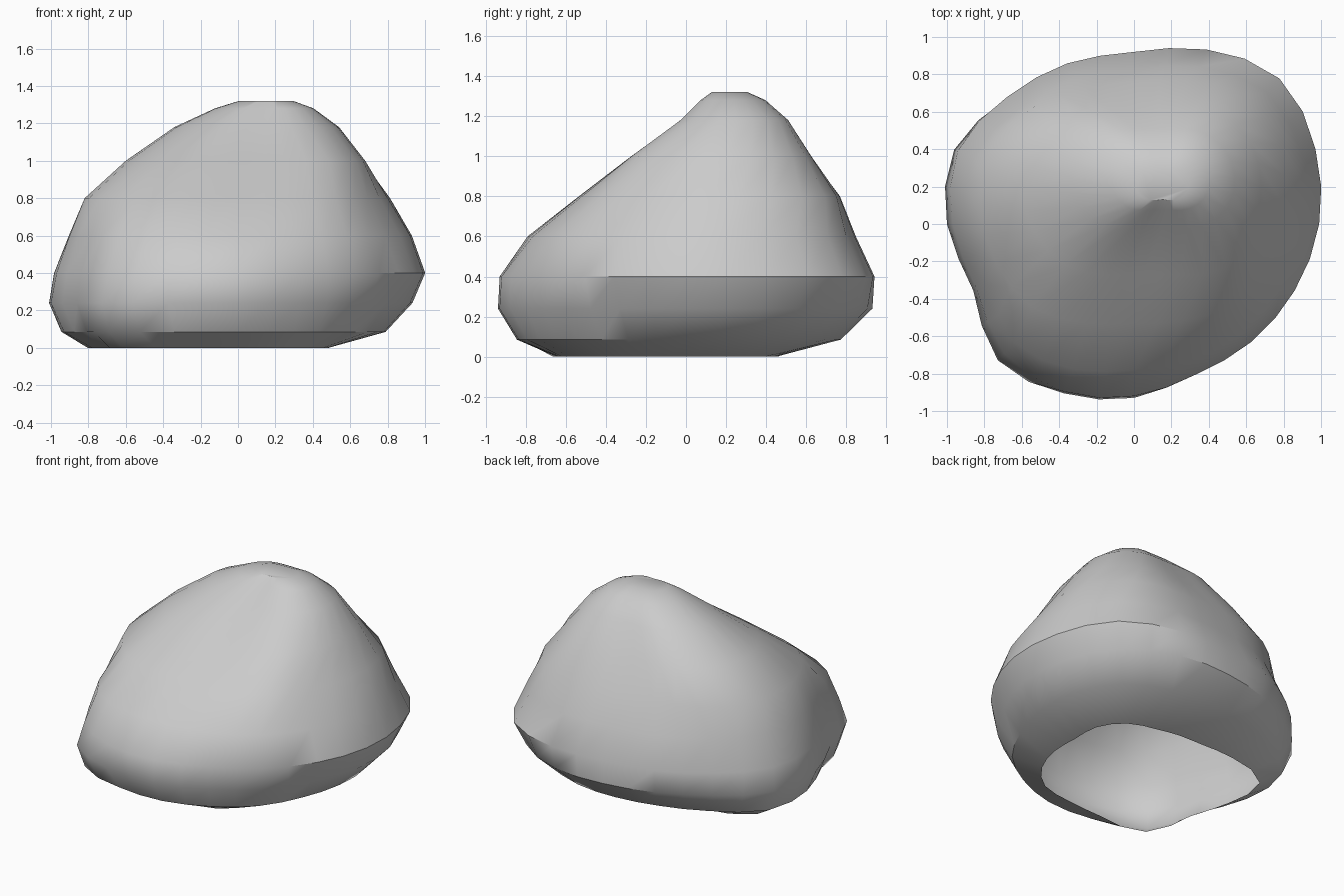
import bpy, bmesh, math

if "Cube" in bpy.data.objects:
    bpy.data.objects.remove(bpy.data.objects["Cube"], do_unlink=True)

# Horizontal sections: (height, centre x, centre y, radii every 22.5 degrees from +x)
SECTIONS = [
    (0.00, 0, 0, (.48, .51, .50, .45, .45, .49, .63, .83, .78, .76, .87, .70, .63, .63, .58, .52)),
    (0.24, 0, 0, (.92, .98, 1.02, .98, .92, .91, .95, 1.04, 1.0, .93, 1.03, .98, .93, .86, .86, .86)),
    (0.40, 0, 0, (.99, 1.05, 1.10, 1.01, .92, .93, .96, 1.02, .97, .91, .98, .97, .92, .87, .89, .93)),
    (0.60, 0, 0, (.92, .97, 1.0, .91, .83, .84, .87, .93, .90, .85, .90, .84, .78, .79, .82, .85)),
    (0.80, 0, .1, (.80, .85, .84, .72, .66, .68, .75, .82, .82, .80, .77, .68, .63, .67, .74, .75)),
    (1.00, .05, .2, (.63, .62, .56, .46, .41, .44, .53, .61, .65, .63, .59, .51, .47, .51, .62, .63)),
    (1.18, .1, .25, (.44, .41, .35, .28, .26, .28, .34, .40, .44, .42, .37, .30, .27, .30, .37, .43)),
]


def smooth_radii(radii):
    """Double the number of radii with a closed smooth curve."""
    out = []
    n = len(radii)
    for i in range(n):
        a, b, c, d = (radii[(i + k) % n] for k in (-1, 0, 1, 2))
        out += [b, (9 * (b + c) - a - d) / 16]
    return out


sections = [(z, cx, cy, smooth_radii(r)) for z, cx, cy, r in SECTIONS]

# Rounded lower edge between the open base and the widest part
base, wide = sections[0][3], sections[1][3]
sections.insert(1, (0.085, 0, 0, [a + (b - a) * 0.68 for a, b in zip(base, wide)]))

# Rounded crown
crown = sections[-1][3]
sections.append((1.28, .14, .24, [r * 0.60 for r in crown]))
sections.append((1.32, .15, .22, [r * 0.33 for r in crown]))

# Loft the sections, leaving the underside open
bm = bmesh.new()
rings = []
for z, cx, cy, radii in sections:
    step = 2 * math.pi / len(radii)
    rings.append([bm.verts.new((cx + r * math.cos(i * step), cy + r * math.sin(i * step), z))
                  for i, r in enumerate(radii)])
for low, high in zip(rings, rings[1:]):
    n = len(low)
    for i in range(n):
        j = (i + 1) % n
        bm.faces.new((low[i], low[j], high[j], high[i]))
bm.faces.new(rings[-1])

mesh = bpy.data.meshes.new("boulder")
bm.to_mesh(mesh)
bm.free()
boulder = bpy.data.objects.new("boulder", mesh)
bpy.context.collection.objects.link(boulder)

# Plain stone colour
stone = bpy.data.materials.new("stone grey")
stone.use_nodes = True
colour = (0.6, 0.6, 0.6, 1)
stone.diffuse_color = colour
stone.node_tree.nodes["Principled BSDF"].inputs["Base Color"].default_value = colour
mesh.materials.append(stone)

bpy.ops.object.select_all(action='DESELECT')
boulder.select_set(True)
bpy.context.view_layer.objects.active = boulder
bpy.ops.object.shade_smooth_by_angle(angle=math.radians(35))
